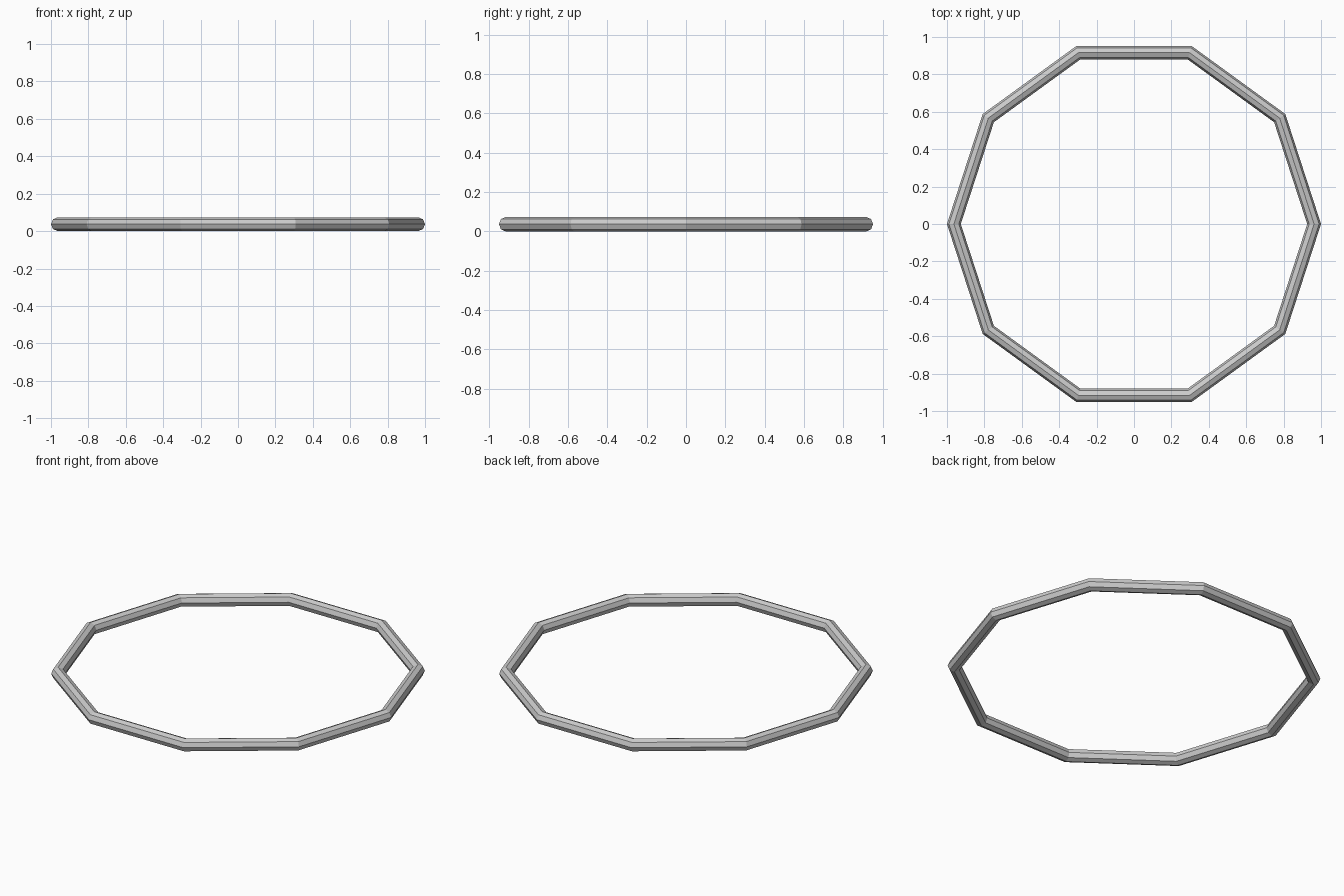
import bpy

if "Cube" in bpy.data.objects:
    bpy.data.objects.remove(bpy.data.objects["Cube"])

# Ten-sided ring with an eight-sided tube, flat shaded
TUBE = 0.037
bpy.ops.mesh.primitive_torus_add(
    major_segments=10, minor_segments=8,
    major_radius=1.0 - TUBE, minor_radius=TUBE,
    location=(0, 0, TUBE))
ring = bpy.context.object
ring.name = "ring"
bpy.ops.object.shade_flat()
